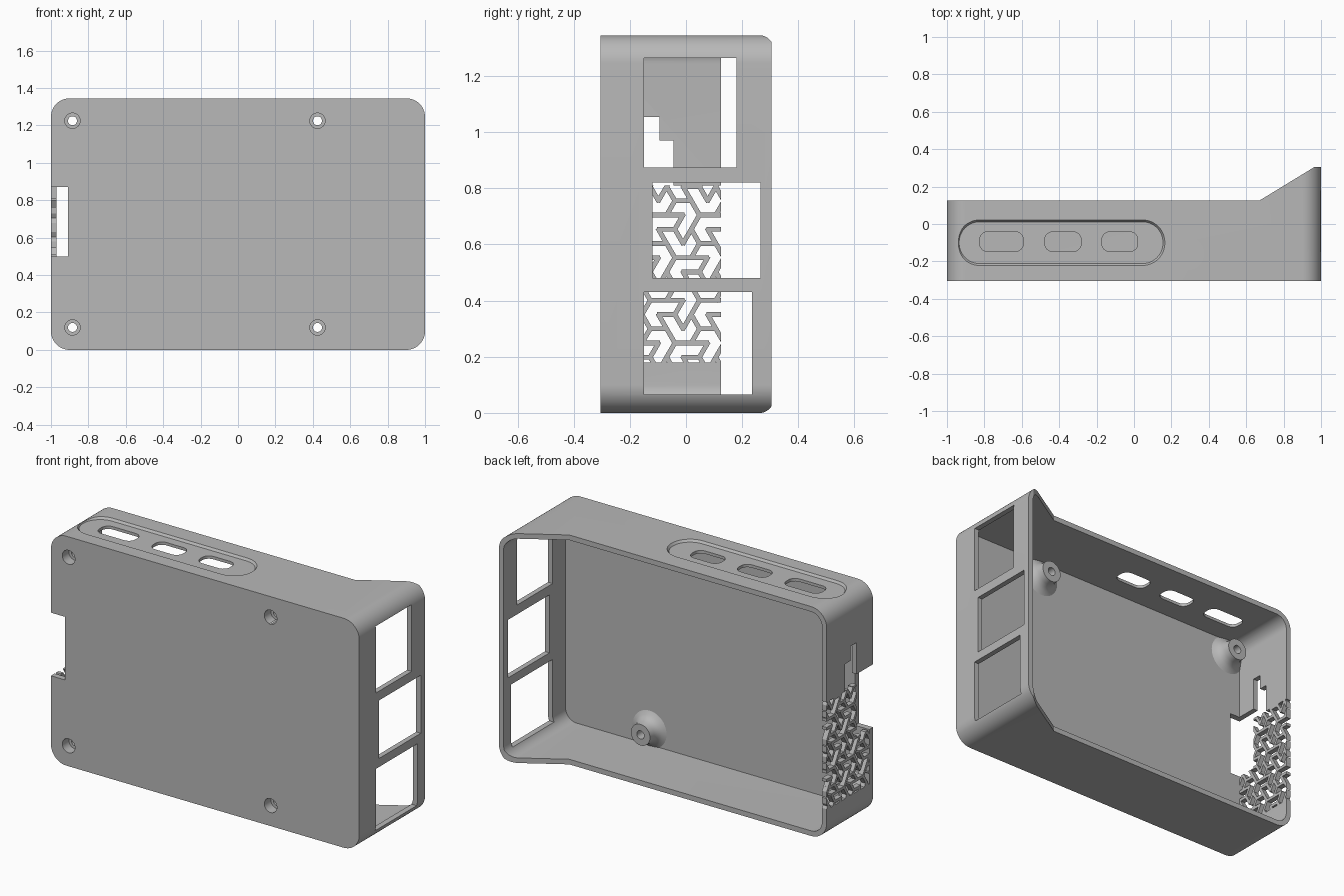
import bpy, bmesh
from math import cos, sin, pi, radians
from mathutils import Vector

if "Cube" in bpy.data.objects:
    bpy.data.objects.remove(bpy.data.objects["Cube"])

grey = bpy.data.materials.new("case_grey")
grey.use_nodes = True
grey.diffuse_color = (0.48, 0.48, 0.48, 1)
grey.node_tree.nodes["Principled BSDF"].inputs["Base Color"].default_value = grey.diffuse_color


def place(axis, u, v, w):
    return {"x": (w, u, v), "y": (u, w, v), "z": (u, v, w)}[axis]


def make_object(name, bm):
    bmesh.ops.recalc_face_normals(bm, faces=bm.faces)
    mesh = bpy.data.meshes.new(name)
    bm.to_mesh(mesh)
    bm.free()
    mesh.materials.append(grey)
    obj = bpy.data.objects.new(name, mesh)
    bpy.context.collection.objects.link(obj)
    return obj


def loft(name, axis, rings):
    """Closed solid through (position, outline) rings along an axis."""
    bm = bmesh.new()
    loops = [[bm.verts.new(place(axis, u, v, w)) for u, v in pts] for w, pts in rings]
    n = len(loops[0])
    for a, b in zip(loops, loops[1:]):
        for i in range(n):
            bm.faces.new((a[i], a[(i + 1) % n], b[(i + 1) % n], b[i]))
    bm.faces.new(loops[0])
    bm.faces.new(loops[-1])
    return make_object(name, bm)


def prism(name, axis, pts, lo, hi):
    return loft(name, axis, [(lo, pts), (hi, pts)])


def rect(u0, u1, v0, v1):
    return [(u0, v0), (u1, v0), (u1, v1), (u0, v1)]


def rounded(u0, u1, v0, v1, r, seg=12):
    corners = [(u1 - r, v1 - r), (u0 + r, v1 - r), (u0 + r, v0 + r), (u1 - r, v0 + r)]
    return [(cu + r * cos(a), cv + r * sin(a))
            for k, (cu, cv) in enumerate(corners)
            for a in [(k + i / seg) * pi / 2 for i in range(seg + 1)]]


def circle(u, v, r, n=40):
    return [(u + r * cos(2 * pi * i / n), v + r * sin(2 * pi * i / n)) for i in range(n)]


def cut(obj, cutter):
    mod = obj.modifiers.new("cut", "BOOLEAN")
    mod.operation, mod.solver, mod.object = "DIFFERENCE", "EXACT", cutter
    bpy.context.view_layer.objects.active = obj
    bpy.ops.object.modifier_apply(modifier=mod.name)
    bpy.data.objects.remove(cutter)


H, FRONT, BACK, RIM = 1.345, -0.305, 0.305, 0.125
WALL, FLOOR = 0.03, -0.27
screws = [(x, z) for x in (-0.885, 0.425) for z in (0.12, 1.225)]

# Tray: outer block minus a cavity that leaves the screw bosses standing
case = prism("case_shell", "y", rounded(-1, 1, 0, H, 0.1), FRONT, BACK)
cavity = prism("cavity", "y", rounded(-1 + WALL, 1 - WALL, WALL, H - WALL, 0.07), FLOOR, BACK + 0.1)
for x, z in screws:
    profile = [(-0.05, 0.11), (0.0, 0.11), (0.012, 0.088), (0.028, 0.074), (0.05, 0.064), (0.085, 0.062)]
    cut(cavity, loft("boss", "y", [(FLOOR + h, circle(x, z, r)) for h, r in profile]))
cut(case, cavity)

# Low rim that slopes up to the tall side
cut(case, prism("rim_cut", "z",
                [(-1.1, RIM), (0.67, RIM), (0.965, BACK), (0.965, 0.5), (-1.1, 0.5)], -0.1, H + 0.1))

# Screw holes with counterbores
for x, z in screws:
    cut(case, prism("screw_hole", "y", circle(x, z, 0.024), -0.4, 0))
    cut(case, prism("counterbore", "y", circle(x, z, 0.041), -0.4, -0.245))

# Three port windows in the tall side
for y1, z0, z1, y0 in ((0.18, 0.875, 1.265, -0.15), (0.265, 0.48, 0.82, -0.12), (0.235, 0.065, 0.43, -0.15)):
    cut(case, prism("port_window", "x", rect(y0, y1, z0, z1), 0.93, 1.1))

# Shallow recess and three connector slots in the top
recess = [(z, rounded(-0.945 + d, 0.165 - d, -0.222 + d, 0.022 - d, 0.12 - d))
          for z, d in ((H - 0.013, 0.01), (H, 0), (H + 0.1, 0))]
cut(case, loft("recess", "z", recess))
for x0, x1 in ((-0.825, -0.592), (-0.477, -0.283), (-0.172, 0.02)):
    cut(case, prism("slot", "z", rounded(x0, x1, -0.147, -0.042, 0.042, 6), H - 0.1, H + 0.1))

# Card notch, stepped slot and vent opening in the low side
cut(case, prism("card_notch", "x", rect(-0.4, -0.15, 0.5, 0.87), -1.1, -0.908))
cut(case, prism("card_slot", "x",
                [(-0.152, 0.7), (-0.045, 0.7), (-0.045, 0.97), (-0.095, 0.97), (-0.095, 1.055), (-0.152, 1.055)],
                -1.1, -0.95))
cut(case, prism("vent_opening", "x", rect(FLOOR, 0.2, 0.18, 0.81), -1.1, -0.955))

# Vent grille: three-armed bars on a triangular lattice, clipped to the opening
U, BAR = 0.0585, 0.017
bars = bmesh.new()


def add_bar(p, angle, length):
    d = Vector((cos(angle), sin(angle)))
    side = Vector((-d.y, d.x)) * BAR / 2
    a, b = p - d * BAR * 0.3, p + d * (length + BAR * 0.3)
    for y0, y1, z0, z1 in ((FLOOR, RIM, 0.18, 0.5), (-0.152, RIM, 0.5, 0.81)):
        bm = bmesh.new()
        bm.faces.new([bm.verts.new((-1, q.x, q.y)) for q in (a + side, b + side, b - side, a - side)])
        for co, no in (((0, y0, 0), (0, -1, 0)), ((0, y1, 0), (0, 1, 0)),
                       ((0, 0, z0), (0, 0, -1)), ((0, 0, z1), (0, 0, 1))):
            bmesh.ops.bisect_plane(bm, geom=bm.verts[:] + bm.edges[:] + bm.faces[:],
                                   plane_co=co, plane_no=no, clear_outer=True)
        for f in bm.faces:
            pts = [v.co.copy() for v in f.verts]
            outer = [bars.verts.new(c) for c in pts]
            inner = [bars.verts.new(c + Vector((WALL, 0, 0))) for c in pts]
            bars.faces.new(outer)
            bars.faces.new(inner)
            for i in range(len(pts)):
                j = (i + 1) % len(pts)
                bars.faces.new((outer[i], outer[j], inner[j], inner[i]))
        bm.free()


for row in range(-5, 5):
    for col in range(-5, 6):
        centre = Vector((0.048 + 3 * U * (col + (row % 2) / 2), 0.705 + row * 3 * U * sin(pi / 3)))
        for k in range(3):
            t = k * 2 * pi / 3
            arm = Vector((cos(t), sin(t))) * U
            add_bar(centre, t, 2 * U)
            add_bar(centre + arm, t + pi / 3, U)
            add_bar(centre + arm * 2, t - 2 * pi / 3, U)
grille = make_object("vent_grille", bars)

# Smooth corners, crisp edges
bpy.ops.object.select_all(action="DESELECT")
case.select_set(True)
bpy.context.view_layer.objects.active = case
bpy.ops.object.shade_smooth_by_angle(angle=radians(25))
